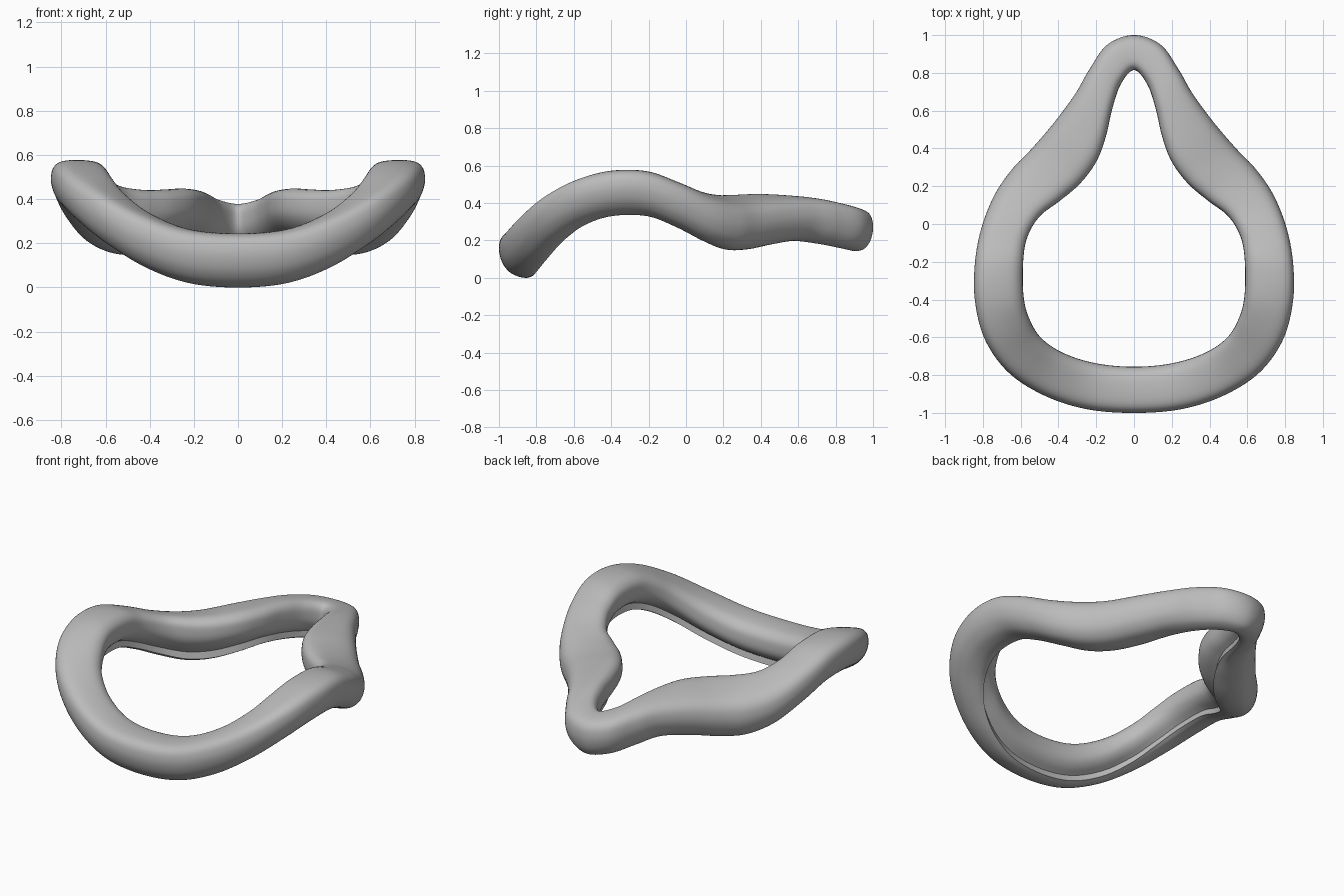
import bpy
import bmesh
from mathutils import Vector

# Remove the default cube
default_cube = bpy.data.objects.get("Cube")
if default_cube:
    bpy.data.objects.remove(default_cube, do_unlink=True)

STEPS_ALONG = 8
STEPS_AROUND = 4


def spline_point(a, b, c, d, t):
    """Catmull-Rom point between b and c."""
    return 0.5 * (2 * b + (c - a) * t + (2 * a - 5 * b + 4 * c - d) * t ** 2
                  + (3 * b - a - 3 * c + d) * t ** 3)


def smooth_loop(points, steps):
    """Closed smooth run through the points."""
    n = len(points)
    return [spline_point(points[i - 1], points[i], points[(i + 1) % n],
                         points[(i + 2) % n], s / steps)
            for i in range(n) for s in range(steps)]


def smooth_run(points, steps):
    """Open smooth run through the points, keeping both ends."""
    padded = [2 * points[0] - points[1]] + points + [2 * points[-1] - points[-2]]
    run = [spline_point(*padded[i:i + 4], s / steps)
           for i in range(len(points) - 1) for s in range(steps)]
    return run + [points[-1]]


# Half of the ring, front to back:
# outer x, outer y, inner x, inner y, top z, bottom z, outward roll
half = [
    (0, -1, 0, -.756, .245, 0, 0),
    (.25, -.98, .2, -.738, .265, .02, 0),
    (.47, -.91, .37, -.685, .34, .09, 0),
    (.66, -.79, .49, -.605, .44, .19, 0),
    (.785, -.62, .555, -.5, .525, .28, 0),
    (.84, -.42, .585, -.38, .572, .33, 0),
    (.843, -.22, .587, -.2, .57, .33, 0),
    (.81, -.03, .565, -.07, .515, .27, .02),
    (.74, .15, .5, .04, .455, .195, .06),
    (.645, .29, .39, .125, .43, .15, .08),
    (.54, .4, .285, .215, .43, .15, .08),
    (.42, .54, .2, .33, .44, .175, .06),
    (.31, .69, .15, .46, .437, .195, .04),
    (.235, .82, .115, .61, .422, .18, .04),
    (.14, .95, .07, .74, .393, .155, .04),
    (0, 1, 0, .815, .374, .14, .04),
]

# Cross-section from the lip round the outside and back to the inner crease:
# across (inner to outer), up (bottom to top)
profile = [Vector(p) for p in (
    (.26, .04), (.38, 0), (.55, .02), (.75, .11), (.9, .28), (.98, .48),
    (1, .68), (.95, .87), (.8, .975), (.5, 1), (.2, .96), (.04, .83),
    (0, .64), (.02, .46), (.12, .31), (.29, .19))]
section = smooth_run(profile, STEPS_AROUND)

# Mirror the half into a full loop of stations
right_side = [Vector(s) for s in half]
left_side = [Vector((-s[0], s[1], -s[2], *s[3:])) for s in reversed(half[1:-1])]
stations = smooth_loop(right_side + left_side, STEPS_ALONG)

# Skin the cross-sections into one closed ring
bm = bmesh.new()
rings = []
for ox, oy, ix, iy, top, bottom, roll in stations:
    outer, inner = Vector((ox, oy, 0)), Vector((ix, iy, 0))
    ring = []
    for across, up in section:
        point = inner.lerp(outer, across)
        point.z = bottom + (top - bottom) * up + roll * (.5 - across)
        ring.append(bm.verts.new(point))
    rings.append(ring)

for i, ring in enumerate(rings):
    following = rings[(i + 1) % len(rings)]
    for j in range(len(ring)):
        k = (j + 1) % len(ring)
        bm.faces.new((ring[j], following[j], following[k], ring[k]))
bmesh.ops.recalc_face_normals(bm, faces=bm.faces)

mesh = bpy.data.meshes.new("cushion_ring")
bm.to_mesh(mesh)
bm.free()
cushion = bpy.data.objects.new("cushion_ring", mesh)
bpy.context.collection.objects.link(cushion)

# Plain grey material
grey = bpy.data.materials.new("soft_grey")
grey.use_nodes = True
colour = (.5, .5, .5, 1)
grey.diffuse_color = colour
grey.node_tree.nodes["Principled BSDF"].inputs["Base Color"].default_value = colour
mesh.materials.append(grey)

# Smooth shading with the lip edges kept sharp
bpy.ops.object.select_all(action="DESELECT")
cushion.select_set(True)
bpy.context.view_layer.objects.active = cushion
bpy.ops.object.shade_smooth_by_angle(angle=.5)
